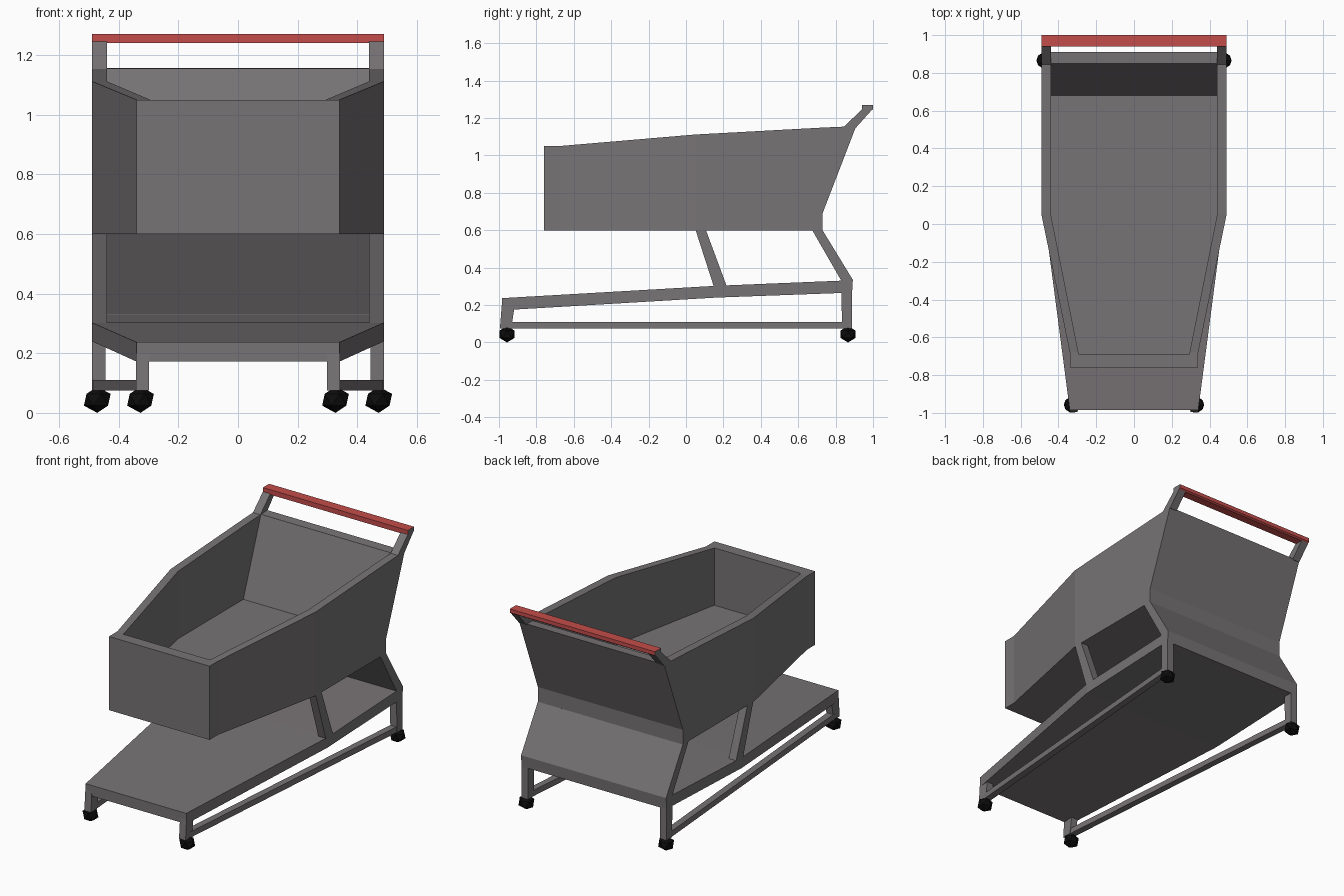
import bpy, bmesh

if "Cube" in bpy.data.objects:
    bpy.data.objects.remove(bpy.data.objects["Cube"])


def material(name, rgb):
    m = bpy.data.materials.new(name)
    m.diffuse_color = (*rgb, 1.0)
    m.use_nodes = True
    m.node_tree.nodes["Principled BSDF"].inputs["Base Color"].default_value = m.diffuse_color
    return m


GREY = material("warm grey metal", (0.185, 0.172, 0.178))
RED = material("red grip", (0.55, 0.075, 0.07))
BLACK = material("black rubber", (0.004, 0.004, 0.004))


def finish(name, bm, *mats):
    bmesh.ops.recalc_face_normals(bm, faces=bm.faces[:])
    me = bpy.data.meshes.new(name)
    bm.to_mesh(me)
    bm.free()
    ob = bpy.data.objects.new(name, me)
    bpy.context.collection.objects.link(ob)
    for m in mats:
        me.materials.append(m)
    return ob


def loft(name, stations, pair=False):
    """Stations run front to back: (y_low, z_low, y_high, z_high, x_min, x_max)."""
    bm = bmesh.new()
    for s in ((1, -1) if pair else (1,)):
        rings = []
        for yl, zl, yh, zh, a, b in stations:
            pts = ((a, yl, zl), (b, yl, zl), (b, yh, zh), (a, yh, zh))
            rings.append([bm.verts.new((s * x, y, z)) for x, y, z in pts])
        bm.faces.new(rings[0])
        bm.faces.new(rings[-1])
        for p, q in zip(rings, rings[1:]):
            for i in range(4):
                j = (i + 1) % 4
                bm.faces.new((p[i], p[j], q[j], q[i]))
    return finish(name, bm, GREY)


def prism(name, profile, x0, x1, pair=False, mats=(GREY,)):
    """Extrude a (y, z) side profile across x, optionally on both sides."""
    bm = bmesh.new()
    for s in ((1, -1) if pair else (1,)):
        a = [bm.verts.new((s * x0, y, z)) for y, z in profile]
        b = [bm.verts.new((s * x1, y, z)) for y, z in profile]
        bm.faces.new(a)
        bm.faces.new(b)
        for i in range(len(a)):
            j = (i + 1) % len(a)
            bm.faces.new((a[i], a[j], b[j], b[i]))
    return finish(name, bm, *mats)


W = 0.49    # rear half width
N = 0.34    # front half width
I = 0.44    # inner half width

# Basket: tapered tub with a sloping back, hollowed out
basket = loft("basket", [
    (-0.76, 0.60, -0.76, 1.05, -N, N),
    (-0.68, 0.60, -0.68, 1.05, -N, N),
    (0.05, 0.60, 0.05, 1.112, -W, W),
    (0.73, 0.60, 0.73, 1.149, -W, W),
    (0.73, 0.69, 0.91, 1.157, -W, W)])
cutter = loft("basket_cutter", [
    (-0.69, 0.70, -0.69, 1.30, -0.292, 0.292),
    (0.05, 0.70, 0.05, 1.30, -I, I),
    (0.68, 0.70, 0.904, 1.30, -I, I)])
cutter.hide_render = True
mod = basket.modifiers.new("hollow", 'BOOLEAN')
mod.operation = 'DIFFERENCE'
mod.solver = 'EXACT'
mod.object = cutter
bpy.context.view_layer.objects.active = basket
bpy.ops.object.modifier_apply(modifier=mod.name)
bpy.data.objects.remove(cutter)

# Lower shelf
loft("lower_shelf", [
    (-0.985, 0.172, -0.985, 0.237, -N, N),
    (0.16, 0.24, 0.16, 0.303, -W, W),
    (0.84, 0.265, 0.84, 0.331, -W, W)])

# Sloping panel that carries the back of the basket
prism("back_panel", [(0.675, 0.60), (0.73, 0.60), (0.892, 0.335), (0.888, 0.265),
                     (0.83, 0.265), (0.83, 0.331)], -W, W)

# Side braces, legs and floor rails
prism("side_brace", [(0.05, 0.605), (0.105, 0.605), (0.22, 0.295), (0.15, 0.295)], I, W, True)
prism("front_leg", [(-0.985, 0.20), (-0.995, 0.075), (-0.935, 0.075), (-0.915, 0.20)],
      0.298, 0.342, True)
prism("rear_leg", [(0.83, 0.28), (0.835, 0.075), (0.888, 0.075), (0.888, 0.28)], 0.445, W, True)
loft("floor_rail", [
    (-0.95, 0.075, -0.95, 0.11, 0.30, 0.342),
    (0.85, 0.075, 0.85, 0.11, 0.447, 0.488)], True)

# Handle: two grey arms and a red bar with grey end caps
prism("handle_arm", [(0.84, 1.15), (0.94, 1.245), (0.995, 1.245), (0.91, 1.15)], I, W, True)
bar = prism("handle_bar", [(0.94, 1.24), (0.94, 1.27), (1.0, 1.27), (1.0, 1.247), (0.99, 1.24)],
            -W, W, mats=(RED, GREY))
for f in bar.data.polygons:
    f.material_index = 1 if abs(f.normal.x) > 0.9 else 0

# Faceted wheels
for label, x, y in (("front", 0.327, -0.957), ("rear", 0.472, 0.866)):
    for side, s in (("right", 1), ("left", -1)):
        bm = bmesh.new()
        bmesh.ops.create_icosphere(bm, subdivisions=1, radius=1.0)
        bmesh.ops.scale(bm, vec=(0.05, 0.047, 0.044), verts=bm.verts[:])
        bmesh.ops.translate(bm, vec=(s * x, y, 0.044), verts=bm.verts[:])
        finish(f"{label}_wheel_{side}", bm, BLACK)
